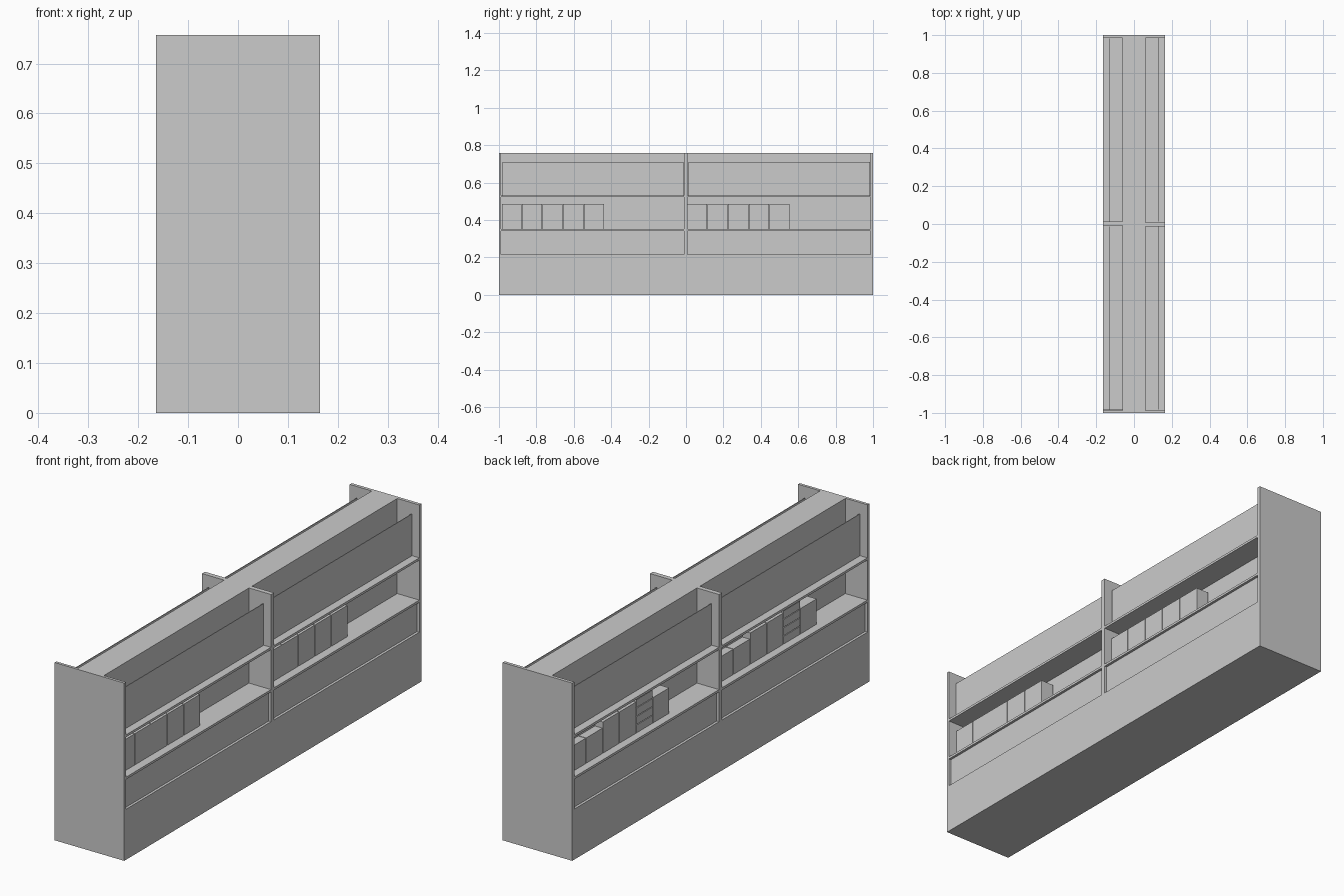
import bpy
from mathutils import Vector

cube = bpy.data.objects.get("Cube")
if cube:
    bpy.data.objects.remove(cube, do_unlink=True)

GREY = (0.6, 0.6, 0.6, 1)
mat = bpy.data.materials.new("light_grey")
mat.use_nodes = True
mat.diffuse_color = GREY
mat.node_tree.nodes["Principled BSDF"].inputs["Base Color"].default_value = GREY

FACES = [(0, 1, 3, 2), (4, 6, 7, 5), (0, 4, 5, 1), (2, 3, 7, 6), (0, 2, 6, 4), (1, 5, 7, 3)]


def box(name, x, y, z, side=1):
    """Box from three ranges; side -1 turns it half way round the z axis."""
    x, y = (sorted(side * v for v in r) for r in (x, y))
    mesh = bpy.data.meshes.new(name)
    mesh.from_pydata([Vector((a, b, c)) for a in x for b in y for c in z], [], FACES)
    mesh.materials.append(mat)
    obj = bpy.data.objects.new(name, mesh)
    bpy.context.collection.objects.link(obj)
    return obj


HALF, CORE, HEIGHT = 0.164, 0.06, 0.757
BASE, MID, TOP = 0.215, 0.352, 0.532
THICK = 0.01
BAYS = [(-0.988, -0.012), (0.008, 0.986)]

# Base, central core and end panels
box("base", (-HALF, HALF), (-0.988, 0.986), (0, BASE))
box("core", (-CORE, CORE), (-0.988, 0.986), (BASE, HEIGHT))
box("front_end_panel", (-HALF, HALF), (-1, -0.988), (0, HEIGHT))
box("back_end_panel", (-HALF, HALF), (0.986, 1), (0, HEIGHT))

# Dividers, shelves and panels on both long sides
for side, label in ((1, "left"), (-1, "right")):
    box(label + "_divider", (CORE, HALF), (-0.012, 0.008), (BASE, HEIGHT), side)
    for start, end in BAYS:
        bay = (start, end)
        box(label + "_lower_panel", (CORE, 0.153), bay, (BASE, MID - THICK), side)
        for level, shelf in ((MID, "middle_shelf"), (TOP, "top_shelf")):
            box(label + "_" + shelf, (CORE, HALF), bay, (level - THICK, level), side)
        box(label + "_top_guard", (0.127, 0.13), (start + 0.006, end - 0.002), (TOP, 0.71), side)

# Row of five boxes in each bay on the left side
for start in (-0.988, 0.004):
    for i in range(5):
        y = start + i * 0.1105
        box("left_goods", (0.068, 0.128), (max(y, start + 0.004), y + 0.108), (MID, 0.485))

# Mixed goods on the right side: low pairs, tall boxes, a stack and one last box
for start in (-0.97, 0.022):
    for i, height in enumerate((0.108, 0.108, 0.133, 0.133, 0, 0.108)):
        y = start + i * 0.1125
        span = (y, y + 0.109)
        if height:
            box("right_goods", (0.07, 0.13), span, (MID, MID + height), -1)
        else:
            for layer in range(4):
                z = MID + layer * 0.036
                box("stacked_pack", (0.07, 0.13), span, (z, z + 0.033), -1)
        if i < 2:
            box("right_rear_goods", (0.062, 0.095), span, (MID, MID + 0.135), -1)
